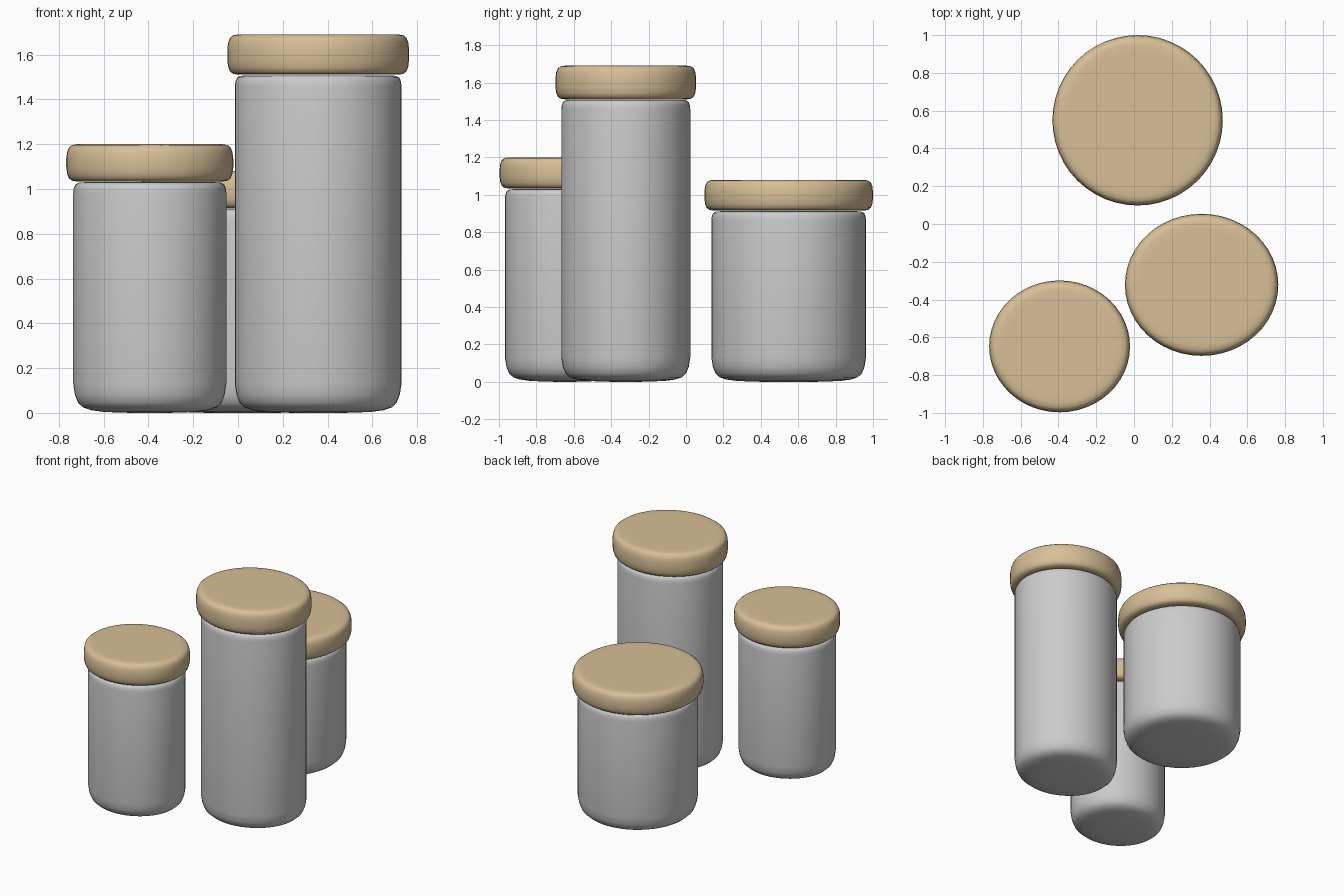
import bpy, bmesh, math

if "Cube" in bpy.data.objects:
    bpy.data.objects.remove(bpy.data.objects["Cube"])

SEG = 48

def material(name, rgb):
    m = bpy.data.materials.new(name)
    m.diffuse_color = (*rgb, 1)
    m.use_nodes = True
    m.node_tree.nodes["Principled BSDF"].inputs["Base Color"].default_value = m.diffuse_color
    return m

grey = material("ceramic_grey", (0.60, 0.60, 0.60))
wood = material("light_wood", (0.68, 0.52, 0.31))

def lathe(name, centre, rx, ry, profile, mat):
    """Elliptical turned solid; profile = (inset from rim, z), bottom to top."""
    bm = bmesh.new()
    rings = []
    for inset, z in profile:
        rings.append([bm.verts.new((centre[0] + (rx - inset) * math.cos(2 * math.pi * i / SEG),
                                    centre[1] + (ry - inset) * math.sin(2 * math.pi * i / SEG), z))
                      for i in range(SEG)])
    for a, b in zip(rings, rings[1:]):
        for i in range(SEG):
            j = (i + 1) % SEG
            bm.faces.new((a[i], a[j], b[j], b[i]))
    bm.faces.new(rings[0][::-1])
    bm.faces.new(rings[-1])
    for f in bm.faces:
        f.smooth = True
    me = bpy.data.meshes.new(name)
    bm.to_mesh(me)
    bm.free()
    me.materials.append(mat)
    ob = bpy.data.objects.new(name, me)
    bpy.context.collection.objects.link(ob)

def jar(name, centre, rx, ry, height, top):
    # body: softly rounded base, tight rounded shoulder
    k = 0.917
    h = height
    body = [(0.26, 0.0), (0.14, 0.004), (0.08, 0.012), (0.045, 0.024), (0.022, 0.045),
            (0.008, 0.08), (0, 0.13), (0, h - 0.05), (0.003, h - 0.025),
            (0.010, h - 0.010), (0.025, h - 0.002), (0.05, h), (0.09, h)]
    lathe(name + "_body", centre, rx * k, ry * k, body, grey)
    # lid: overhanging disc with rounded rims
    b, t = h + 0.003, top
    lid = [(0.09, b), (0.05, b), (0.026, b + 0.004), (0.012, b + 0.015), (0.004, b + 0.035),
           (0, b + 0.065), (0, t - 0.065), (0.004, t - 0.035), (0.012, t - 0.015),
           (0.026, t - 0.004), (0.05, t), (0.09, t)]
    lathe(name + "_lid", centre, rx, ry, lid, wood)

jar("medium_jar", (-0.394, -0.648), 0.373, 0.349, 1.03, 1.20)
jar("tall_jar", (0.358, -0.322), 0.406, 0.376, 1.507, 1.69)
jar("wide_jar", (0.019, 0.549), 0.451, 0.451, 0.912, 1.08)
